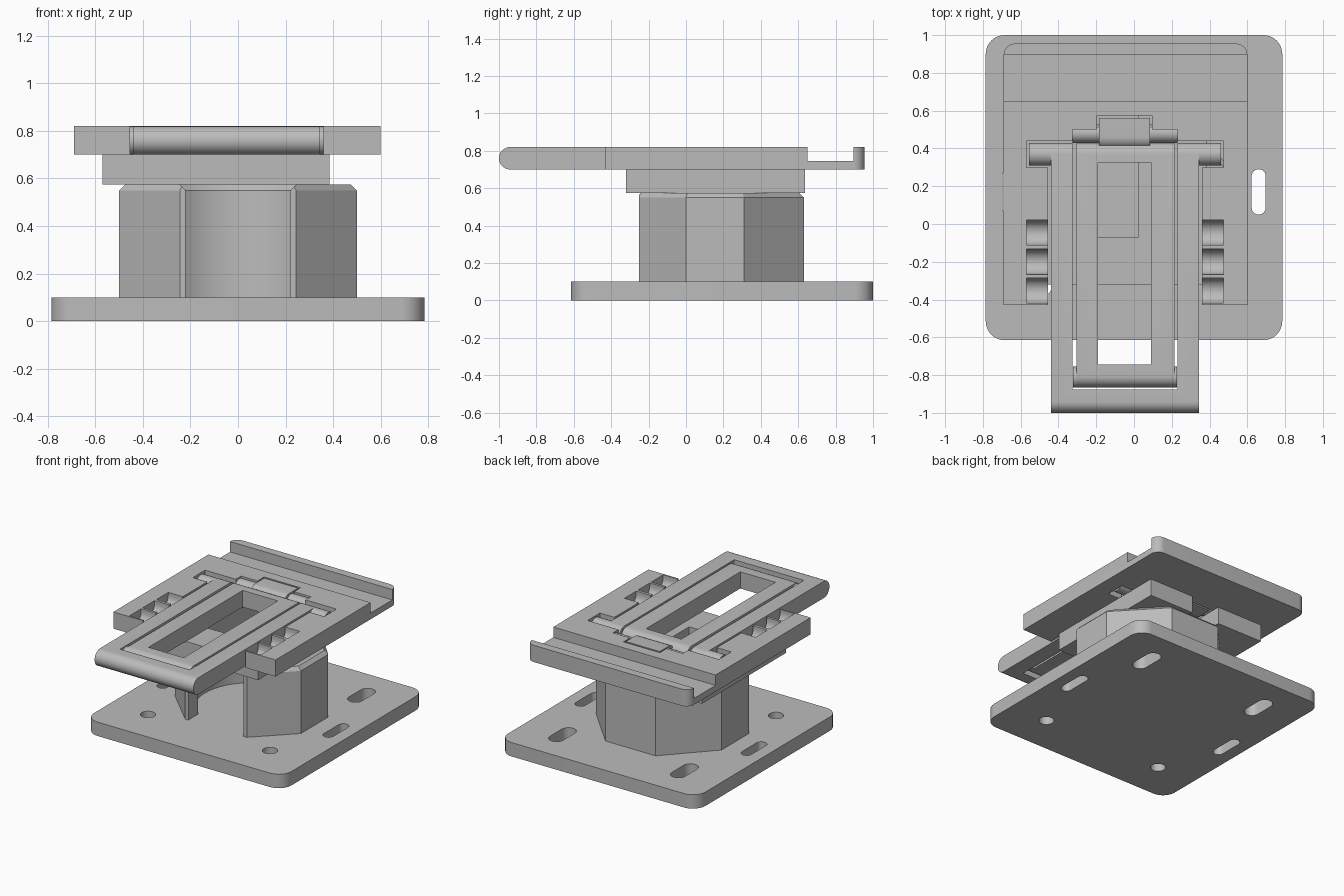
import bpy, bmesh, math

if "Cube" in bpy.data.objects:
    bpy.data.objects.remove(bpy.data.objects["Cube"])

grey = bpy.data.materials.new("light_grey")
grey.diffuse_color = (0.5, 0.5, 0.5, 1)
grey.use_nodes = True
grey.node_tree.nodes["Principled BSDF"].inputs["Base Color"].default_value = grey.diffuse_color


def loft(name, rings, axis="z"):
    """Solid through stacked rings: [(position, [(a, b), ...]), ...]."""
    bm = bmesh.new()
    place = {"z": lambda a, b, t: (a, b, t), "x": lambda a, b, t: (t, a, b)}[axis]
    loops = [[bm.verts.new(place(a, b, t)) for a, b in pts] for t, pts in rings]
    n = len(loops[0])
    for low, high in zip(loops, loops[1:]):
        for i in range(n):
            j = (i + 1) % n
            bm.faces.new((low[i], low[j], high[j], high[i]))
    bm.faces.new(loops[0][::-1])
    bm.faces.new(loops[-1])
    bmesh.ops.recalc_face_normals(bm, faces=bm.faces)
    mesh = bpy.data.meshes.new(name)
    bm.to_mesh(mesh)
    bm.free()
    mesh.materials.append(grey)
    obj = bpy.data.objects.new(name, mesh)
    bpy.context.collection.objects.link(obj)
    return obj


def prism(name, pts, lo, hi, axis="z"):
    return loft(name, [(lo, pts), (hi, pts)], axis)


def rect(x0, x1, y0, y1):
    return [(x0, y0), (x1, y0), (x1, y1), (x0, y1)]


def box(name, x0, x1, y0, y1, z0, z1):
    return prism(name, rect(x0, x1, y0, y1), z0, z1)


def arc(cx, cy, r, a0, a1, n):
    return [(cx + r * math.cos(math.radians(a0 + (a1 - a0) * i / n)),
             cy + r * math.sin(math.radians(a0 + (a1 - a0) * i / n))) for i in range(n + 1)]


def circle(cx, cy, r, n=32):
    return arc(cx, cy, r, 0, 360, n)[:-1]


def rounded(x0, x1, y0, y1, r):
    return (arc(x1 - r, y1 - r, r, 0, 90, 8) + arc(x0 + r, y1 - r, r, 90, 180, 8)
            + arc(x0 + r, y0 + r, r, 180, 270, 8) + arc(x1 - r, y0 + r, r, 270, 360, 8))


def slot(cx, cy, length, width):
    """Stadium outline, long along y."""
    r, h = width / 2, (length - width) / 2
    return arc(cx, cy + h, r, 0, 180, 12) + arc(cx, cy - h, r, 180, 360, 12)


def cut(obj, *cutters):
    for c in cutters:
        c.hide_render = True
        mod = obj.modifiers.new("cut", "BOOLEAN")
        mod.operation, mod.solver, mod.object = "DIFFERENCE", "EXACT", c
        bpy.context.view_layer.objects.active = obj
        bpy.ops.object.modifier_apply(modifier=mod.name)
        bpy.data.objects.remove(c)


# Base plate with mounting holes
base = prism("base_plate", rounded(-.785, .785, -.615, 1.0, .1), 0, .1)
for s in (-1, 1):
    cut(base,
        prism("hole", circle(s * .485, -.33, .05), -.1, .2),
        prism("side_slot", slot(s * .66, .17, .24, .075), -.1, .2),
        prism("back_slot", slot(s * .485, .71, .24, .105), -.1, .2))

# Eight-sided pedestal, open at the front, chamfered along the top
half = [(.245, -.25), (.5, 0), (.5, .31), (.2, .63)]
octagon = half + [(-x, y) for x, y in reversed(half)]
top_octagon = [(x * .95, .155 + (y - .155) * (1 if y < -.2 else .95)) for x, y in octagon]
pedestal = loft("pedestal", [(.1, octagon), (.55, octagon), (.575, top_octagon)])
bore = [(z, circle(0, .155, r, 64)) for z, r in ((.05, .37), (.55, .37), (.60, .42))]
mouth = [(z, rect(-w, w, -.5, .1)) for z, w in ((.04, .22), (.55, .22), (.59, .26))]
cut(pedestal, loft("bore", bore), loft("mouth", mouth))

# Middle block with a channel open to the back
middle = box("middle_block", -.57, .385, -.32, .635, .575, .70)
cut(middle, box("channel", -.2, .025, -.07, .8, .5, .8))

# Top plate: tray and lip at the back, opening for the swinging frames
Z0, Z1, ZM = .70, .82, .76
plate = prism("top_plate", arc(.54, .895, .06, 0, 90, 8) + arc(-.63, .895, .06, 90, 180, 8)
              + [(-.69, -.43), (.6, -.43)], Z0, Z1)
cut(plate,
    box("tray", -1, 1, .65, .895, .745, 1),
    box("opening", -.455, .36, -.6, .44, .6, .9),
    box("pin_pocket", -.57, .475, .3, .4401, .6, .9),
    box("rod_pocket", -.325, .23, .42, .50, .6, .9),
    box("tab_pocket", -.195, .095, .41, .575, .6, .9))
for y in (-.045, -.2, -.352):
    for x0, x1 in ((-.57, -.40), (.30, .475)):
        cradle = arc(y, .80, .067, 180, 360, 16) + [(y + .067, .9), (y - .067, .9)]
        cut(plate, prism("cradle", cradle, x0, x1, "x"))


def rounded_bar(y0, y1):
    """Side profile with half-round front and back ends."""
    return arc(y1 - .06, ZM, .06, -90, 90, 16) + arc(y0 + .06, ZM, .06, 90, 270, 16)


# Outer swinging frame and its hinge pin
outer = prism("outer_frame", rounded_bar(-1.0, .43), -.44, .345, "x")
cut(outer, box("gap", -.325, .23, -.875, 1, .6, .9))
for name, x0, x1 in (("left_hinge_pin", -.555, -.44), ("right_hinge_pin", .345, .46)):
    prism(name, circle(.37, ZM, .06), x0, x1, "x")

# Inner swinging frame with its window, front pin stubs and back hinge
inner = prism("inner_frame", rounded_bar(-.865, .43), -.305, .215, "x")
cut(inner, box("window", -.19, .09, -.745, .325, .6, .9))
for name, x0, x1 in (("left_front_stub", -.322, -.305), ("right_front_stub", .215, .227)):
    prism(name, circle(-.81, ZM, .055), x0, x1, "x")
prism("hinge_rod", circle(.48, ZM, .05), -.325, .23, "x")
prism("hinge_tab", arc(.46, ZM, .06, 90, 270, 16) + [(.562, Z0), (.562, Z1)], -.185, .085, "x")

# Smooth round surfaces, keep edges sharp
for obj in list(bpy.data.objects):
    bpy.ops.object.select_all(action="DESELECT")
    obj.select_set(True)
    bpy.context.view_layer.objects.active = obj
    bpy.ops.object.shade_smooth_by_angle(angle=math.radians(30))
